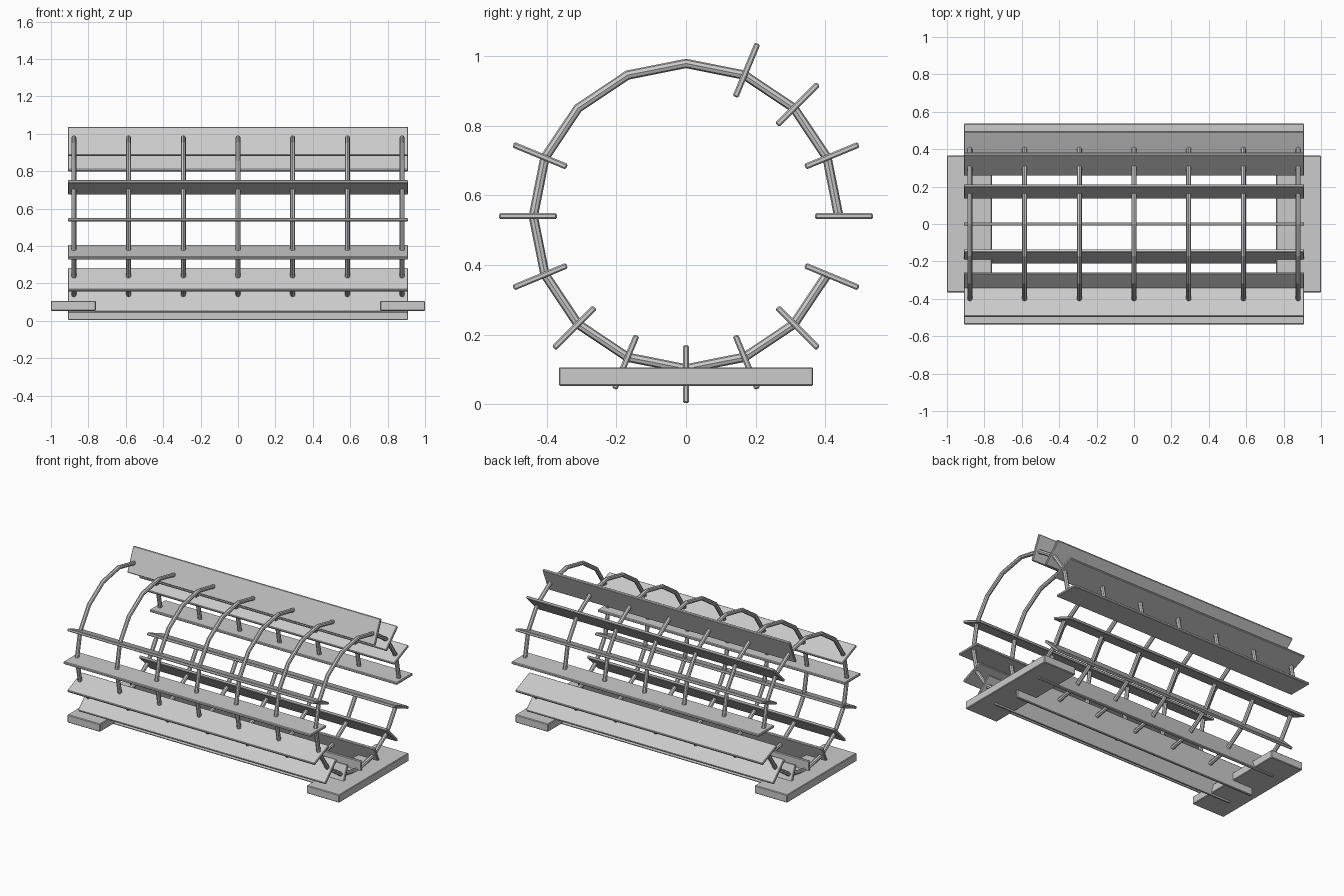
import bpy
from math import cos, sin, radians

cube = bpy.data.objects.get("Cube")
if cube:
    bpy.data.objects.remove(cube, do_unlink=True)

AXIS_Z = 0.54        # height of the drum axis
RING_R = 0.438       # rib radius
STEP = 22.5          # angle between slats

grey = bpy.data.materials.new("plain_grey")
grey.use_nodes = True
grey.diffuse_color = (0.6, 0.6, 0.6, 1)
grey.node_tree.nodes["Principled BSDF"].inputs["Base Color"].default_value = (0.6, 0.6, 0.6, 1)


def box(name, size, loc, tilt=0.0):
    """Box with slightly softened edges, turned about the x axis."""
    bpy.ops.mesh.primitive_cube_add(size=1, location=loc)
    ob = bpy.context.object
    ob.name = name
    ob.scale = size
    bpy.ops.object.transform_apply(location=False, rotation=False, scale=True)
    ob.rotation_euler.x = tilt
    bevel = ob.modifiers.new("soft_edges", "BEVEL")
    bevel.width = 0.004
    bevel.segments = 1
    ob.data.materials.append(grey)
    return ob


def on_circle(radius, degrees):
    a = radians(degrees)
    return radius * cos(a), AXIS_Z + radius * sin(a)


# Radial slats, leaving a gap at the upper front
for i in range(16):
    if i in (4, 5, 6):
        continue
    y, z = on_circle(0.453, i * STEP)
    box(f"slat_{i}", (1.82, 0.166, 0.017), (0, y, z), radians(i * STEP))

# Faceted ribs, open on one segment at the back
for n in range(7):
    curve = bpy.data.curves.new(f"rib_{n}", "CURVE")
    curve.dimensions = "3D"
    curve.bevel_depth = 0.0135
    curve.bevel_resolution = 2
    curve.use_fill_caps = True
    path = curve.splines.new("POLY")
    path.points.add(15)
    for i, p in enumerate(path.points):
        y, z = on_circle(RING_R, i * STEP)
        p.co = (0, y, z, 1)
    path.use_smooth = False
    curve.materials.append(grey)
    rib = bpy.data.objects.new(f"rib_{n}", curve)
    rib.location.x = (n - 3) * 0.2925
    bpy.context.collection.objects.link(rib)

# Base blocks at both ends
for name, side in (("left_base", 1), ("right_base", -1)):
    box(name, (0.24, 0.73, 0.053), (side * 0.88, 0, 0.08))
